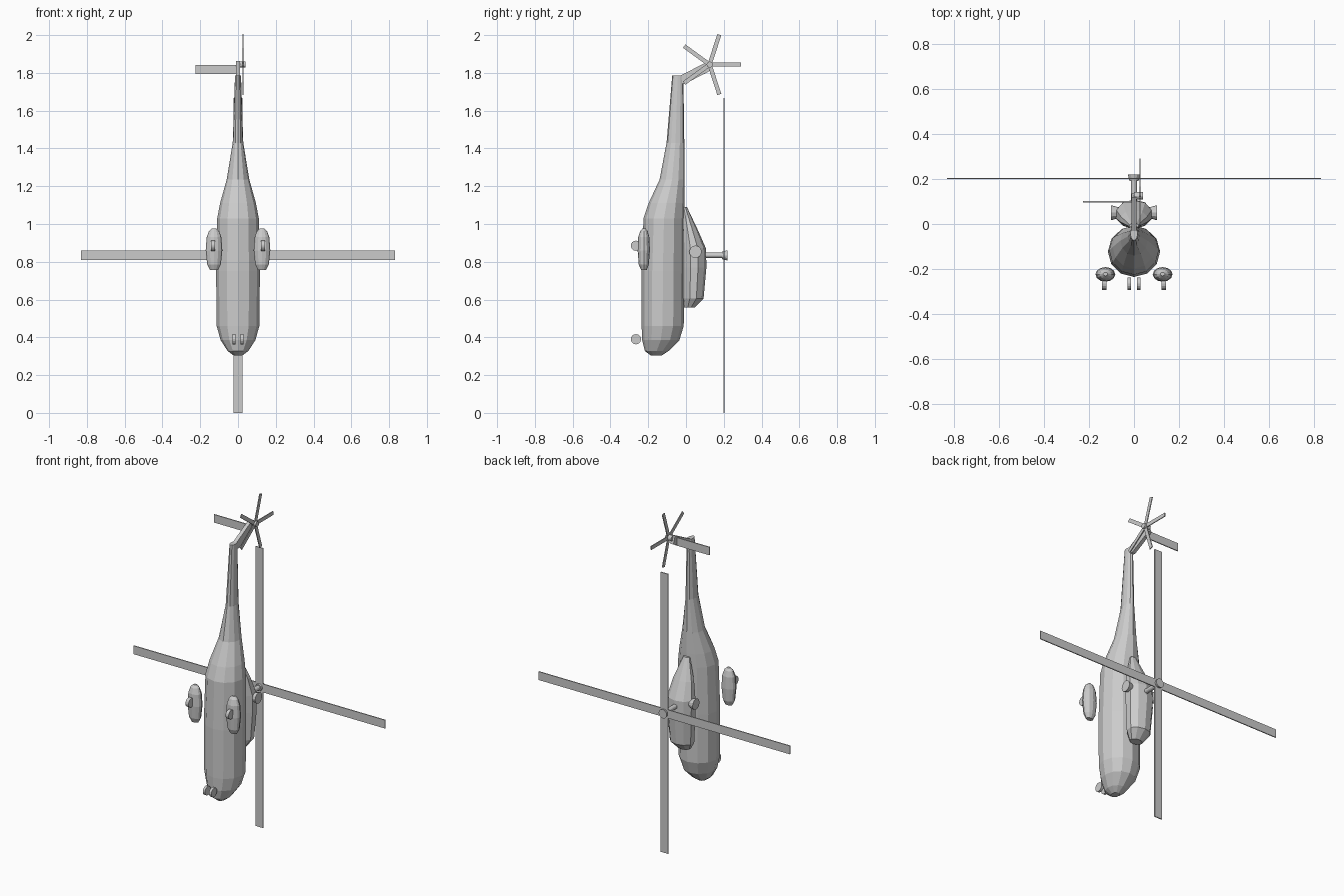
import bpy, bmesh, math
from mathutils import Vector, Matrix

if "Cube" in bpy.data.objects:
    bpy.data.objects.remove(bpy.data.objects["Cube"])

grey = bpy.data.materials.new("plain grey")
grey.diffuse_color = (0.6, 0.6, 0.6, 1)
grey.use_nodes = True
grey.node_tree.nodes["Principled BSDF"].inputs["Base Color"].default_value = grey.diffuse_color


def finish(name, bm):
    bmesh.ops.recalc_face_normals(bm, faces=bm.faces)
    me = bpy.data.meshes.new(name)
    bm.to_mesh(me)
    bm.free()
    me.materials.append(grey)
    ob = bpy.data.objects.new(name, me)
    bpy.context.collection.objects.link(ob)
    return ob


def loft(name, sections, sides, cx=0.0, turn=0.0):
    """Skin elliptical rings given as (z, y_min, y_max, half_width)."""
    bm = bmesh.new()
    rings = []
    for z, y0, y1, w in sections:
        ring = []
        for i in range(sides):
            a = 2 * math.pi * (i + turn) / sides
            ring.append(bm.verts.new((cx + w * math.sin(a),
                                      (y0 + y1) / 2 - (y1 - y0) / 2 * math.cos(a), z)))
        rings.append(ring)
    for r, s in zip(rings, rings[1:]):
        for i in range(sides):
            j = (i + 1) % sides
            bm.faces.new((r[i], r[j], s[j], s[i]))
    bm.faces.new(rings[0])
    bm.faces.new(rings[-1])
    return finish(name, bm)


def rod(name, a, b, r1, r2, sides=12):
    """Straight cylinder or cone between two points."""
    a, b = Vector(a), Vector(b)
    d = b - a
    m = Matrix.Translation((a + b) / 2) @ d.to_track_quat('Z', 'Y').to_matrix().to_4x4()
    bm = bmesh.new()
    bmesh.ops.create_cone(bm, cap_ends=True, segments=sides, radius1=r1,
                          radius2=r2, depth=d.length, matrix=m)
    return finish(name, bm)


def box(name, centre, size, rot=Matrix.Identity(4)):
    bm = bmesh.new()
    m = Matrix.Translation(centre) @ rot @ Matrix.Diagonal((*size, 1))
    bmesh.ops.create_cube(bm, size=1, matrix=m)
    return finish(name, bm)


# Fuselage, nose down and tail up
loft("fuselage", [
    (0.303, -0.185, -0.13, 0.022), (0.328, -0.218, -0.092, 0.055),
    (0.385, -0.232, -0.035, 0.092), (0.46, -0.235, -0.012, 0.113),
    (0.75, -0.235, -0.01, 0.116), (1.03, -0.225, -0.008, 0.110),
    (1.11, -0.198, -0.007, 0.095), (1.235, -0.14, -0.007, 0.06),
    (1.43, -0.103, -0.009, 0.028), (1.785, -0.073, -0.014, 0.016)], 12)

# Engine cowling on the back
loft("engine_cowling", [
    (0.557, -0.01, 0.045, 0.04), (0.605, -0.018, 0.093, 0.072),
    (0.77, -0.02, 0.108, 0.083), (0.87, -0.02, 0.106, 0.083),
    (0.97, -0.02, 0.062, 0.062), (1.09, -0.02, 0.005, 0.02)], 10)

# Exhausts, side pods and wheels
for s, side in ((-1, "left"), (1, "right")):
    rod(side + "_exhaust", (s * 0.06, 0.05, 0.853), (s * 0.101, 0.05, 0.853), 0.022, 0.033)
    loft(side + "_side_pod", [
        (0.757, -0.238, -0.208, 0.022), (0.785, -0.25, -0.197, 0.036),
        (0.86, -0.256, -0.191, 0.044), (0.93, -0.253, -0.194, 0.039),
        (0.962, -0.243, -0.203, 0.027), (0.977, -0.23, -0.214, 0.01)], 12, s * 0.127)
    rod(side + "_main_wheel", (s * 0.122, -0.265, 0.885), (s * 0.142, -0.265, 0.885), 0.027, 0.027, 16)
    rod(side + "_nose_wheel", (s * 0.013, -0.265, 0.39), (s * 0.028, -0.265, 0.39), 0.027, 0.027, 16)

# Main rotor
rod("rotor_mast", (0, 0.09, 0.834), (0, 0.2, 0.834), 0.014, 0.014)
rod("rotor_hub", (0, 0.19, 0.834), (0, 0.22, 0.834), 0.02, 0.027)
for s in (-1, 1):
    box("rotor_blade_across", (s * 0.415, 0.202, 0.834), (0.83, 0.006, 0.05))
    box("rotor_blade_upright", (0, 0.202, 0.834 + s * 0.417), (0.05, 0.006, 0.834))

# Tail fin: slanted plate from boom to tail rotor
bm = bmesh.new()
outline = [(-0.03, 1.785), (-0.02, 1.745), (0.0, 1.745), (0.135, 1.815), (0.118, 1.862)]
f = bm.faces.new([bm.verts.new((-0.011, y, z)) for y, z in outline])
ext = bmesh.ops.extrude_face_region(bm, geom=[f])
bmesh.ops.translate(bm, vec=(0.022, 0, 0),
                    verts=[v for v in ext["geom"] if isinstance(v, bmesh.types.BMVert)])
finish("tail_fin", bm)
box("tail_stabiliser", (-0.112, 0.098, 1.819), (0.227, 0.006, 0.048))

# Tail rotor with five blades
rod("tail_rotor_hub", (0.0, 0.125, 1.844), (0.04, 0.125, 1.844), 0.016, 0.016)
for k in range(5):
    a = math.radians(72 * k)
    c = (0.026, 0.125 + 0.083 * math.cos(a), 1.844 + 0.083 * math.sin(a))
    box("tail_rotor_blade", c, (0.005, 0.167, 0.022), Matrix.Rotation(a, 4, 'X'))
